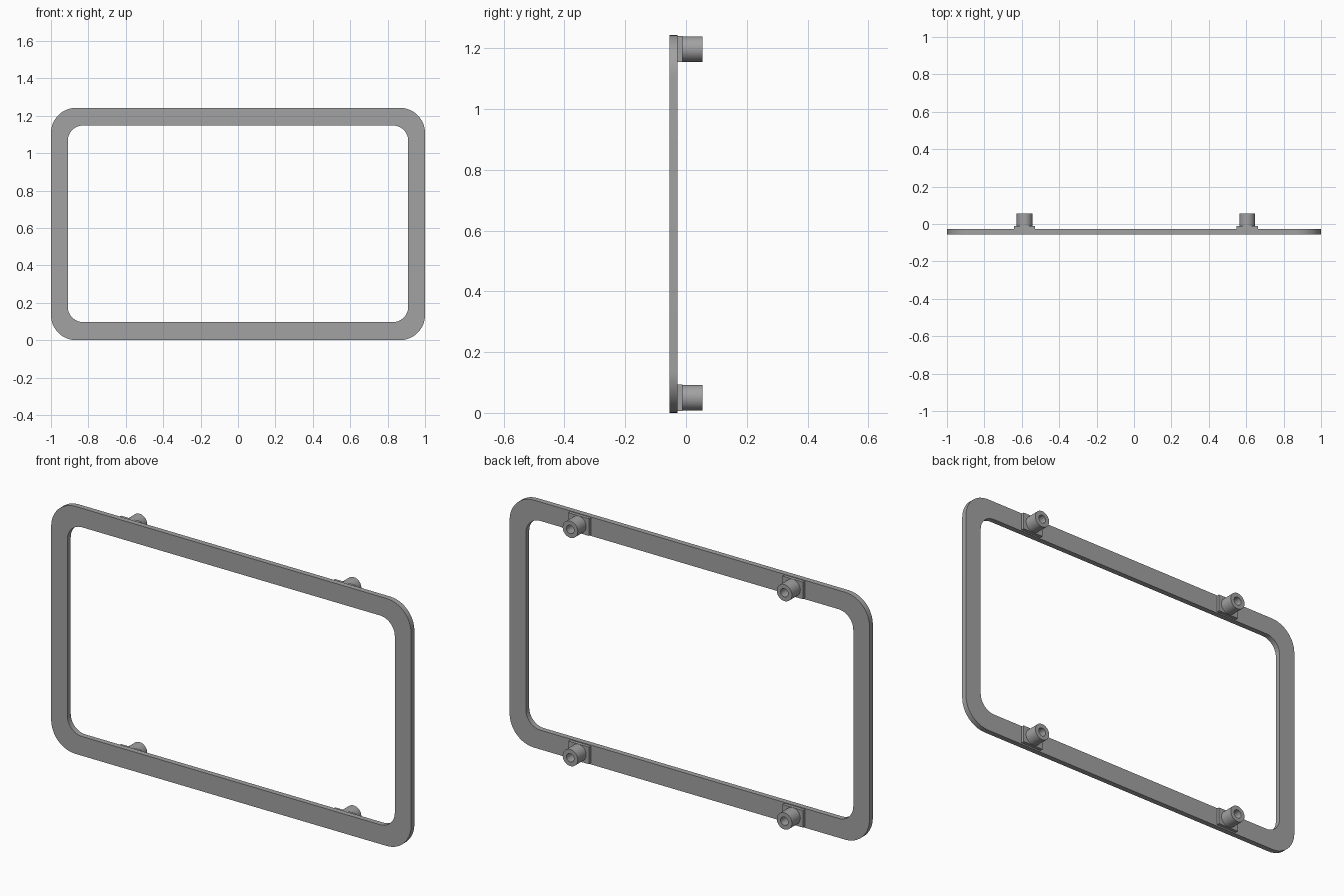
import bpy, bmesh
from math import sin, cos, pi, radians

cube = bpy.data.objects.get("Cube")
if cube:
    bpy.data.objects.remove(cube)

# Plain grey plastic
grey = bpy.data.materials.new("grey plastic")
grey.use_nodes = True
colour = (0.36, 0.36, 0.36, 1)
grey.diffuse_color = colour
grey.node_tree.nodes["Principled BSDF"].inputs["Base Color"].default_value = colour

WIDTH, HEIGHT = 2.0, 1.243
FRONT, BACK = -0.055, -0.028
PAD_BACK, POST_BACK = -0.012, 0.055


def rounded_rect(half_w, z0, z1, radius, steps=12):
    """Outline in x and z, one arc per corner."""
    pts = []
    corners = [(half_w - radius, z1 - radius), (radius - half_w, z1 - radius),
               (radius - half_w, z0 + radius), (half_w - radius, z0 + radius)]
    for i, (cx, cz) in enumerate(corners):
        for k in range(steps + 1):
            a = (i + k / steps) * pi / 2
            pts.append((cx + radius * cos(a), cz + radius * sin(a)))
    return pts


def circle(cx, cz, radius, sides=32):
    return [(cx + radius * cos(2 * pi * k / sides), cz + radius * sin(2 * pi * k / sides))
            for k in range(sides)]


def loft(name, rings, closed=False):
    """Bridge successive (outline, y) rings; either cap the ends or join them."""
    bm = bmesh.new()
    loops = [[bm.verts.new((x, y, z)) for x, z in pts] for pts, y in rings]
    pairs = list(zip(loops, loops[1:]))
    if closed:
        pairs.append((loops[-1], loops[0]))
    else:
        bm.faces.new(loops[0])
        bm.faces.new(loops[-1])
    n = len(loops[0])
    for a, b in pairs:
        for i in range(n):
            j = (i + 1) % n
            bm.faces.new((a[i], a[j], b[j], b[i]))
    bmesh.ops.recalc_face_normals(bm, faces=bm.faces)
    mesh = bpy.data.meshes.new(name)
    bm.to_mesh(mesh)
    bm.free()
    mesh.materials.append(grey)
    obj = bpy.data.objects.new(name, mesh)
    bpy.context.collection.objects.link(obj)
    bpy.ops.object.select_all(action='DESELECT')
    obj.select_set(True)
    bpy.context.view_layer.objects.active = obj
    bpy.ops.object.shade_smooth_by_angle(angle=radians(30))
    return obj


# Flat rounded frame
outer = rounded_rect(WIDTH / 2, 0, HEIGHT, 0.135)
inner = rounded_rect(0.91, 0.097, 1.148, 0.082)
loft("frame", [(outer, FRONT), (outer, BACK), (inner, BACK), (inner, FRONT)], closed=True)

# Four mounting pads, each with a hollow post
for side, x in (("right", -0.585), ("left", 0.605)):
    for level, z in (("lower", 0.05), ("upper", 1.197)):
        w, h = 0.057, 0.043
        pad = [(x - w, z - h), (x + w, z - h), (x + w, z + h), (x - w, z + h)]
        loft(f"{level}_{side}_pad", [(pad, BACK), (pad, PAD_BACK)])
        wall, bore = circle(x, z, 0.042), circle(x, z, 0.021)
        loft(f"{level}_{side}_post", [(wall, PAD_BACK), (wall, POST_BACK),
                                      (bore, POST_BACK), (bore, PAD_BACK)])
